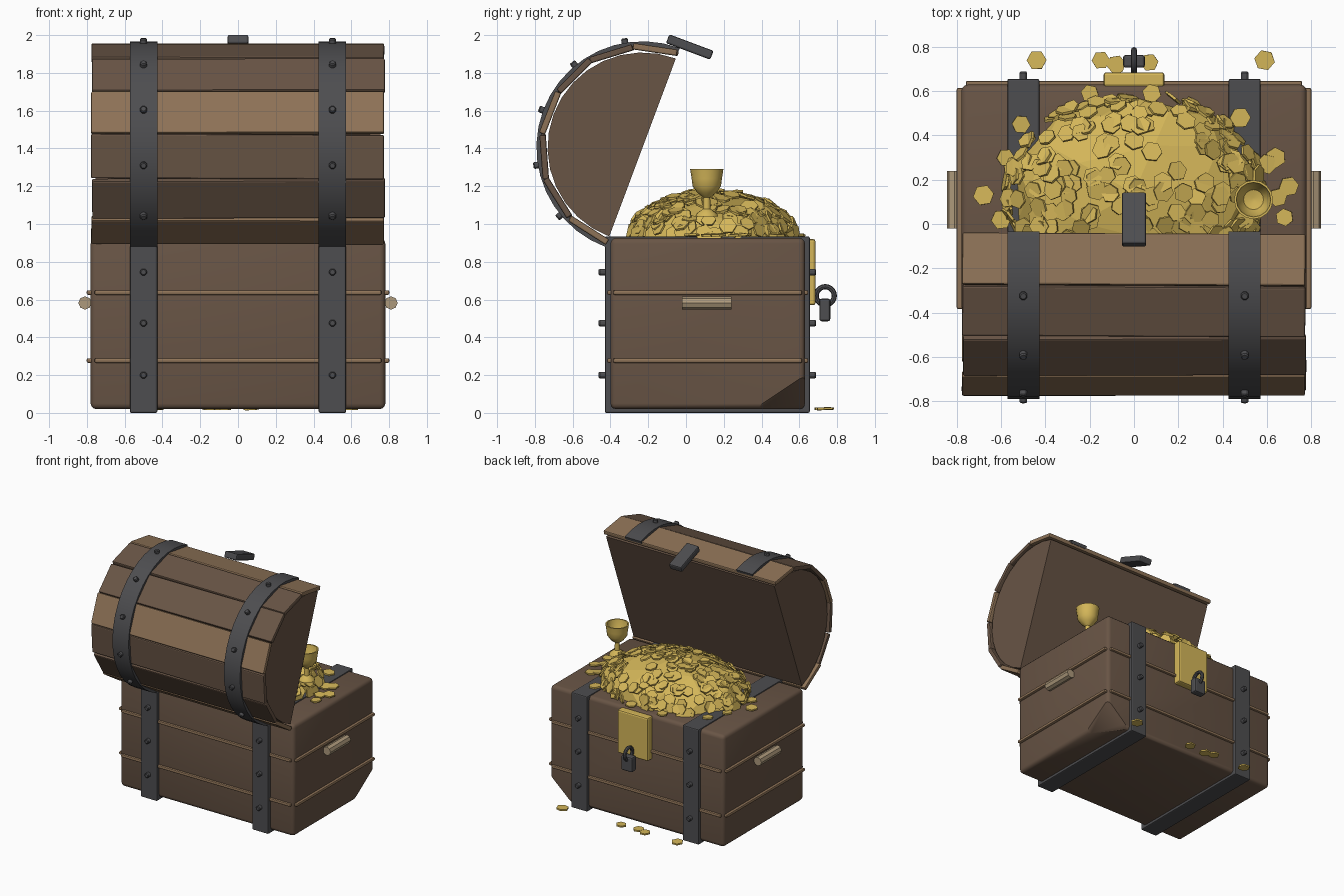
import bpy, bmesh, math, random
from mathutils import Vector, Matrix

if "Cube" in bpy.data.objects:
    bpy.data.objects.remove(bpy.data.objects["Cube"])
random.seed(4)


def mat(name, *c):
    m = bpy.data.materials.new(name)
    m.diffuse_color = (*c, 1)
    m.use_nodes = True
    m.node_tree.nodes["Principled BSDF"].inputs["Base Color"].default_value = m.diffuse_color
    return m


WOOD = mat("wood", .14, .09, .06)
LIGHT = mat("light_wood", .27, .17, .095)
IRON = mat("iron", .075, .075, .08)
GOLD = mat("gold", .66, .47, .1)
TAN = mat("tan", .42, .32, .2)


def add(name, bm, m, smooth=False, bevel=0, seg=2):
    bmesh.ops.recalc_face_normals(bm, faces=bm.faces)
    me = bpy.data.meshes.new(name)
    bm.to_mesh(me)
    bm.free()
    me.materials.append(m)
    ob = bpy.data.objects.new(name, me)
    bpy.context.collection.objects.link(ob)
    if bevel:
        b = ob.modifiers.new("bevel", "BEVEL")
        b.width, b.segments = bevel, seg
    if smooth:
        bpy.ops.object.select_all(action='DESELECT')
        ob.select_set(True)
        bpy.context.view_layer.objects.active = ob
        bpy.ops.object.shade_smooth_by_angle(angle=math.radians(40))
    return ob


def box(name, c, s, m, bevel=0, rot=None, seg=2):
    bm = bmesh.new()
    M = Matrix.Translation(c) @ (rot or Matrix()) @ Matrix.Diagonal((*s, 1))
    bmesh.ops.create_cube(bm, size=1, matrix=M)
    return add(name, bm, m, bevel=bevel, seg=seg)


def cyl(bm, M, r, h, n):
    bmesh.ops.create_cone(bm, cap_ends=True, segments=n, radius1=r, radius2=r, depth=h, matrix=M)


def prism(name, pts, x0, x1, m):
    bm = bmesh.new()
    f = bm.faces.new([bm.verts.new((x0, y, z)) for y, z in pts])
    g = bmesh.ops.extrude_face_region(bm, geom=[f])["geom"]
    bmesh.ops.translate(bm, vec=(x1 - x0, 0, 0), verts=[v for v in g if isinstance(v, bmesh.types.BMVert)])
    return add(name, bm, m, smooth=True)


def lathe(name, prof, loc, m, n=16):
    bm = bmesh.new()
    rings = [[bm.verts.new((loc[0] + r * math.cos(2 * math.pi * i / n),
                            loc[1] + r * math.sin(2 * math.pi * i / n), loc[2] + z))
              for i in range(n)] for r, z in prof]
    for a, b in zip(rings, rings[1:]):
        for i in range(n):
            bm.faces.new((a[i], a[(i + 1) % n], b[(i + 1) % n], b[i]))
    bm.faces.new(rings[0])
    bm.faces.new(rings[-1])
    return add(name, bm, m, smooth=True)


# body with one chipped lower corner
bm = bmesh.new()
bmesh.ops.create_cube(bm, size=1, matrix=Matrix.Translation((0, .115, .473)) @ Matrix.Diagonal((1.56, 1.03, .906, 1)))
bmesh.ops.bevel(bm, geom=bm.edges[:], offset=.03, segments=3, profile=.5, affect='EDGES')
p = [Vector(v) for v in ((.78, .36, .02), (.78, .63, .2), (.58, .63, .02))]
n = (p[1] - p[0]).cross(p[2] - p[0])
n *= 1 if n.x > 0 else -1
bmesh.ops.bisect_plane(bm, geom=bm.verts[:] + bm.edges[:] + bm.faces[:], plane_co=p[0], plane_no=n, clear_outer=True)
bmesh.ops.holes_fill(bm, edges=[e for e in bm.edges if e.is_boundary])
add("chest_body", bm, WOOD, smooth=True)

# thin trim bars round the body
for z in (.277, .637):
    for s in (-1, 1):
        box("trim_long", (0, .115 + s * .517, z), (1.52, .03, .024), LIGHT, .008)
        box("trim_side", (s * .786, .115, z), (.03, 1.0, .024), LIGHT, .008)

# side handles
for s in (-1, 1):
    bm = bmesh.new()
    cyl(bm, Matrix.Translation((s * .81, .11, .582)) @ Matrix.Rotation(math.pi / 2, 4, 'X'), .035, .26, 8)
    add("handle", bm, TAN)

# lid: half barrel hinged at the front, opened about 70 degrees
CY, CZ, A0 = -.23, 1.405, 69.5


def pol(r, deg):
    a = math.radians(deg)
    return (CY + r * math.cos(a), CZ + r * math.sin(a))


prism("lid_core", [pol(.503, A0 + 180 * i / 16) for i in range(17)], -.755, .755, WOOD)
step = 180 / 7
for i in range(7):
    a = A0 + step * (i + .5)
    rot = Matrix.Rotation(math.radians(a + random.uniform(-1.5, 1.5)), 4, 'X') \
        @ Matrix.Rotation(random.uniform(-.006, .006), 4, 'Y')
    box("lid_plank", (random.uniform(-.005, .005), *pol(.523, a)), (1.55, .236, .034),
        LIGHT if i % 3 == 0 else WOOD, .008, rot @ Matrix.Rotation(-math.pi / 2, 4, 'X'))

# iron straps and rivets
for s in (-1, 1):
    x = s * .5
    box("body_strap", (x, .113, .467), (.145, 1.085, .934), IRON, .008)
    band = [pol(.562, A0 + 180 * i / 20) for i in range(21)] + [pol(.538, A0 + 180 * i / 20) for i in range(20, -1, -1)]
    prism("lid_strap", band, x - .0725, x + .0725, IRON)
    bm = bmesh.new()
    for z in (.2, .475, .745):
        for y in (-.442, .668):
            cyl(bm, Matrix.Translation((x, y, z)) @ Matrix.Rotation(math.pi / 2, 4, 'X'), .02, .04, 8)
    for i in range(1, 6):
        a = A0 + 30 * i
        cyl(bm, Matrix.Translation((x, *pol(.568, a))) @ Matrix.Rotation(math.radians(a - 90), 4, 'X'), .02, .036, 8)
    add("rivets", bm, IRON, bevel=.006, seg=1)

# lock plate, padlock and hasp
box("lock_plate", (0, .653, .745), (.275, .065, .35), GOLD, .012)
box("padlock_body", (0, .735, .545), (.15 * .66, .058, .12), IRON, .012)
bm = bmesh.new()
N, K = 20, 8
ring = [[bm.verts.new((.014 * math.sin(2 * math.pi * j / K),
                       .737 + (.048 + .014 * math.cos(2 * math.pi * j / K)) * math.cos(2 * math.pi * i / N),
                       .62 + (.048 + .014 * math.cos(2 * math.pi * j / K)) * math.sin(2 * math.pi * i / N)))
         for j in range(K)] for i in range(N)]
for i in range(N):
    for j in range(K):
        bm.faces.new((ring[i][j], ring[(i + 1) % N][j], ring[(i + 1) % N][(j + 1) % K], ring[i][(j + 1) % K]))
add("padlock_shackle", bm, IRON, smooth=True)
box("hasp", (0, .02, 1.937), (.11, .25, .05), IRON, .01, Matrix.Rotation(math.radians(A0 - 90), 4, 'X'))

# treasure mound
C, R = Vector((0, .14, .92)), Vector((.58, .44, .25))
bm = bmesh.new()
bmesh.ops.create_icosphere(bm, subdivisions=2, radius=1)
for v in bm.verts:
    k = random.uniform(.95, 1.02)
    v.co = C + Vector((v.co.x * R.x * k, v.co.y * R.y * k, v.co.z * R.z * k))
bmesh.ops.bisect_plane(bm, geom=bm.verts[:] + bm.edges[:] + bm.faces[:], plane_co=(0, 0, .92),
                       plane_no=(0, 0, -1), clear_outer=True)
add("coin_mound", bm, GOLD)

# hexagonal coins over the mound, on the rim and on the floor
bm = bmesh.new()


def coin(pos, nrm=(0, 0, 1), wob=0):
    d = Vector(nrm).normalized() + Vector([random.uniform(-wob, wob) for _ in range(3)])
    q = d.to_track_quat('Z', 'Y').to_matrix().to_4x4()
    cyl(bm, Matrix.Translation(pos) @ q @ Matrix.Rotation(random.uniform(0, 1), 4, 'Z'),
        random.uniform(.04, .048), .012, 6)


for i in range(250):
    a, t = random.uniform(0, 2 * math.pi), random.random() ** .6 * 1.5
    d = Vector((math.sin(t) * math.cos(a), math.sin(t) * math.sin(a), math.cos(t)))
    pos = C + Vector((d.x * R.x, d.y * R.y, d.z * R.z)) * random.uniform(.99, 1.04)
    coin((pos.x, pos.y, max(pos.z, .945)), (d.x / R.x, d.y / R.y, d.z / R.z), .3)
for x, y in ((-.68, .13), (.7, .17), (.68, .03), (.64, .3), (-.51, .45), (.6, .27), (.48, .48),
             (-.2, .59), (-.58, .3), (.65, .12), (-.6, .02), (.08, .59)):
    coin((x, y, .942), wob=.1)
for x, y in ((-.44, .74), (-.15, .74), (-.08, .72), (.07, .73), (.59, .74)):
    coin((x, y, .022), wob=.05)
add("coins", bm, GOLD)

# goblet
lathe("goblet", [(.06, 0), (.055, .015), (.02, .04), (.018, .1), (.05, .125), (.075, .16), (.08, .2),
                 (.088, .25), (.078, .25), (.068, .19), (.045, .15), (.01, .14)], (.54, .11, 1.04), GOLD)
